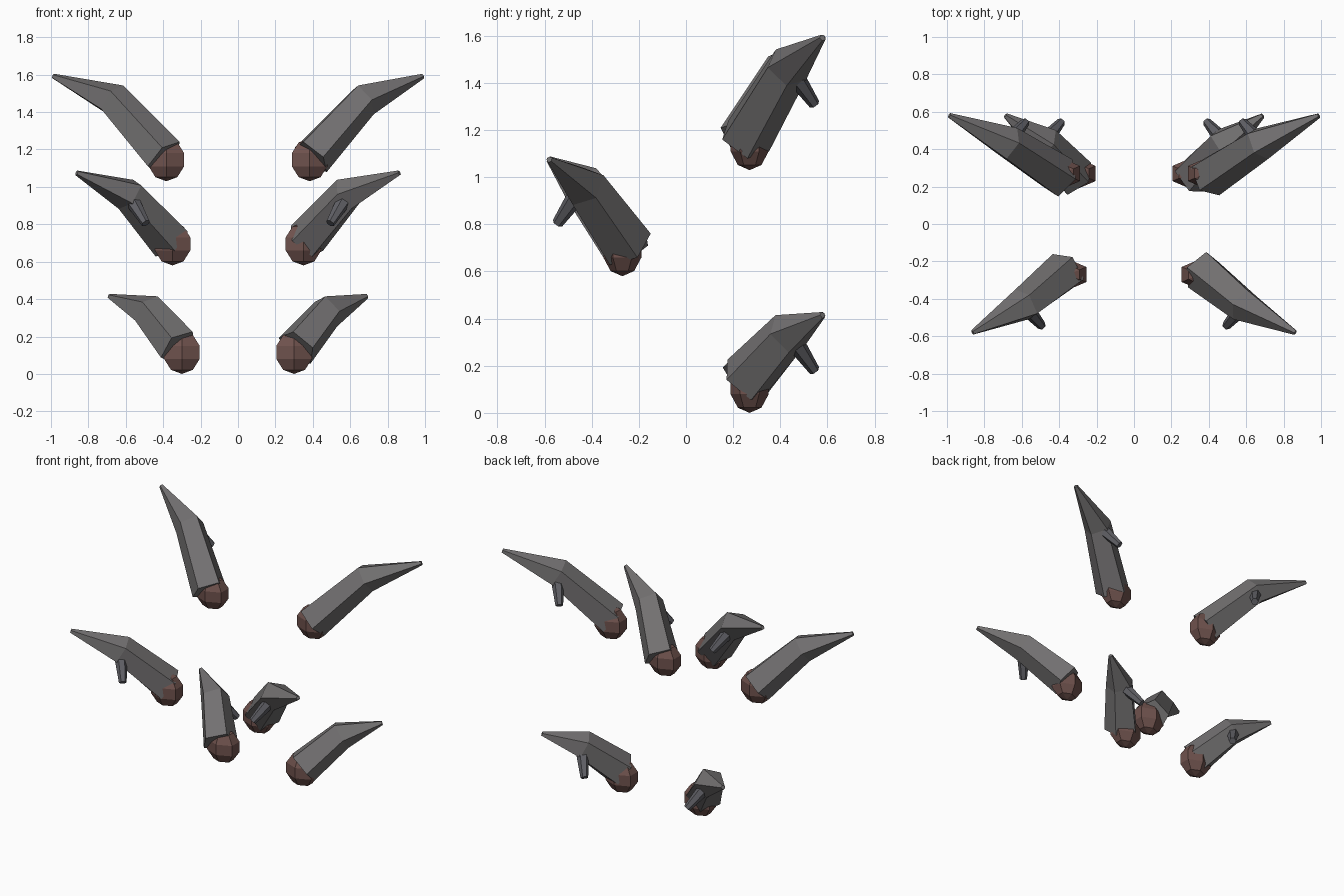
import bpy, bmesh, math
from mathutils import Vector

if "Cube" in bpy.data.objects:
    bpy.data.objects.remove(bpy.data.objects["Cube"])


def material(name, rgb):
    m = bpy.data.materials.new(name)
    m.diffuse_color = (*rgb, 1)
    m.use_nodes = True
    m.node_tree.nodes["Principled BSDF"].inputs["Base Color"].default_value = m.diffuse_color
    return m


BLADE = material("dark_grey", (0.17, 0.163, 0.165))
PEG = material("slate", (0.12, 0.12, 0.135))
BALL = material("red_brown", (0.16, 0.085, 0.075))


def finish(bm, name, mat):
    bmesh.ops.recalc_face_normals(bm, faces=bm.faces)
    me = bpy.data.meshes.new(name)
    bm.to_mesh(me)
    bm.free()
    me.materials.append(mat)
    ob = bpy.data.objects.new(name, me)
    bpy.context.collection.objects.link(ob)
    return ob


def tube(name, points, radii, sides, mat):
    """Loft regular polygons along a path, closed at both ends."""
    pts = [Vector(p) for p in points]
    bm = bmesh.new()
    rings = []
    for i, (p, r) in enumerate(zip(pts, radii)):
        d = Vector()
        if i > 0:
            d += (p - pts[i - 1]).normalized()
        if i < len(pts) - 1:
            d += (pts[i + 1] - p).normalized()
        d.normalize()
        u = d.cross(Vector((0, 0, 1))).normalized()
        v = u.cross(d)
        rings.append([bm.verts.new(p + r * (math.cos(a) * u + math.sin(a) * v))
                      for a in (2 * math.pi * k / sides for k in range(sides))])
    for a, b in zip(rings, rings[1:]):
        for k in range(sides):
            n = (k + 1) % sides
            bm.faces.new((a[k], a[n], b[n], b[k]))
    bm.faces.new(rings[0])
    bm.faces.new(rings[-1])
    return finish(bm, name, mat)


def ball(name, center, mat):
    """Flattened low-poly ball."""
    bm = bmesh.new()
    bmesh.ops.create_uvsphere(bm, u_segments=6, v_segments=5, radius=1)
    bmesh.ops.scale(bm, vec=(0.115, 0.085, 0.115), verts=bm.verts)
    bmesh.ops.translate(bm, vec=center, verts=bm.verts)
    return finish(bm, name, mat)


# level: (y side, ball x/z, blade root x/z, bend x/z, tip x/z)
LEVELS = {
    "lower": (1, (0.30, 0.115), (0.315, 0.14), (0.48, 0.335), (0.688, 0.415)),
    "middle": (-1, (0.35, 0.695), (0.362, 0.71), (0.583, 0.96), (0.863, 1.075)),
    "upper": (1, (0.383, 1.145), (0.393, 1.16), (0.67, 1.465), (0.988, 1.592)),
}

for level, (sy, b, root, bend, tip) in LEVELS.items():
    for side, sx in (("left", -1), ("right", 1)):
        def at(xz, y, dx=0.0, dz=0.0):
            return (sx * (xz[0] + dx), sy * y, xz[1] + dz)
        tag = f"{level}_{side}"
        # knob at the root
        ball(f"root_knob_{tag}", at(b, 0.27), BALL)
        # bent five-sided blade
        tube(f"blade_{tag}", [at(root, 0.25), at(bend, 0.43), at(tip, 0.58)],
             [0.115, 0.095, 0.014], 5, BLADE)
        # small peg below the bend
        tube(f"peg_{tag}", [at(bend, 0.455, -0.012, -0.025), at(bend, 0.545, -0.09, -0.155)],
             [0.042, 0.024], 6, PEG)
